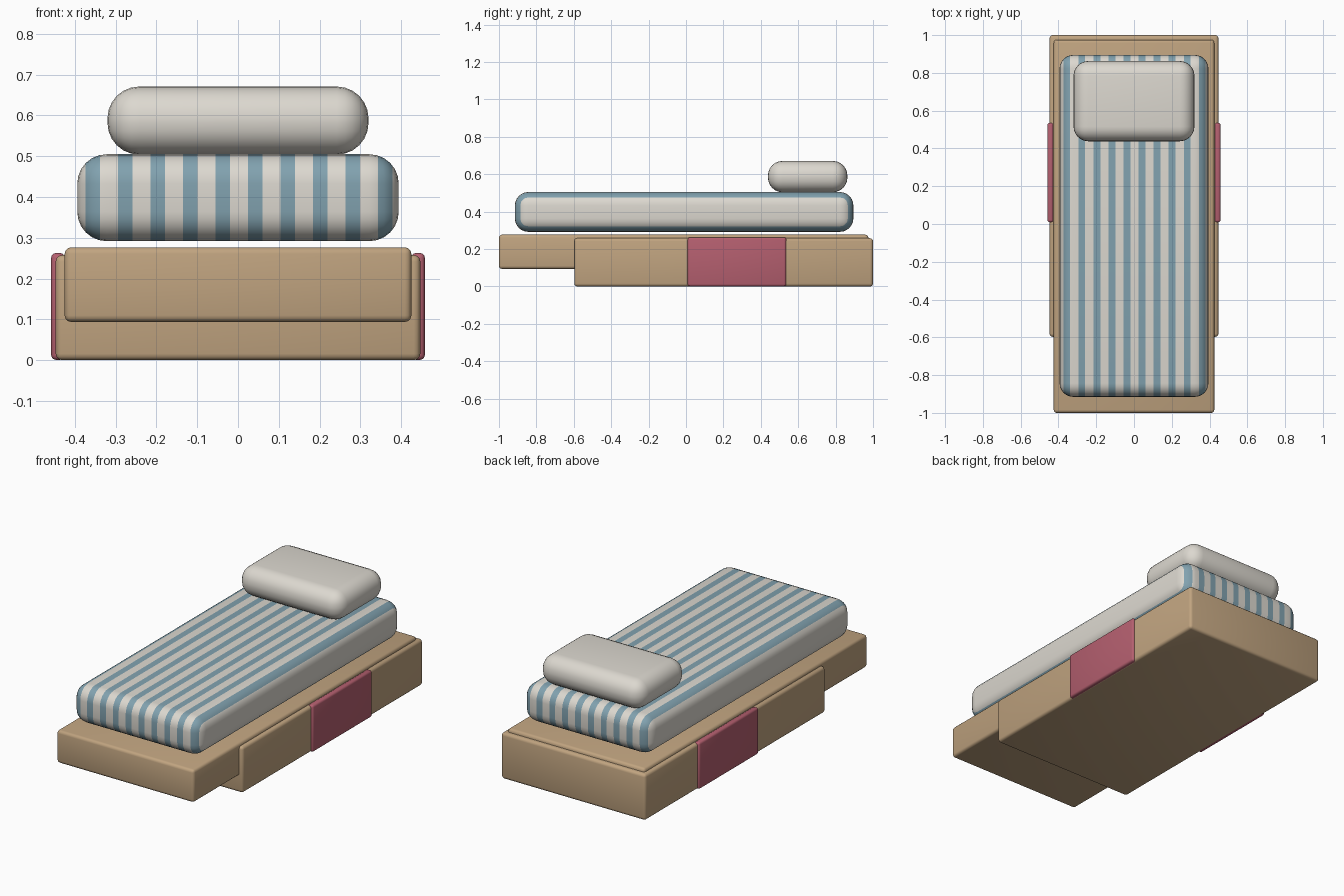
import bpy, bmesh
from mathutils import Vector

if "Cube" in bpy.data.objects:
    bpy.data.objects.remove(bpy.data.objects["Cube"])


def material(name, rgb):
    m = bpy.data.materials.new(name)
    m.diffuse_color = (*rgb, 1)
    m.use_nodes = True
    m.node_tree.nodes["Principled BSDF"].inputs["Base Color"].default_value = m.diffuse_color
    return m


TAN = material("tan wood", (0.53, 0.37, 0.215))
RED = material("rose red", (0.46, 0.115, 0.16))
BLUE = material("dusty blue", (0.22, 0.36, 0.43))
WHITE = material("warm white", (0.72, 0.69, 0.63))


def rounded_box(name, lo, hi, radius, segments, mats, stripes=None):
    """Box between two corners with rounded edges; optional stripe bands cut across x."""
    lo, hi = Vector(lo), Vector(hi)
    bm = bmesh.new()
    bmesh.ops.create_cube(bm, size=1)
    for v in bm.verts:
        v.co = Vector(c * s for c, s in zip(v.co, hi - lo)) + (lo + hi) / 2
    bmesh.ops.bevel(bm, geom=bm.edges[:], offset=radius, segments=segments,
                    profile=0.5, affect='EDGES')
    if stripes:
        for a, b in stripes:
            for x in (a, b):
                bmesh.ops.bisect_plane(bm, geom=bm.verts[:] + bm.edges[:] + bm.faces[:],
                                       plane_co=(x, 0, 0), plane_no=(1, 0, 0), dist=1e-5)
        for f in bm.faces:
            x = f.calc_center_median().x
            f.material_index = int(any(a < x < b for a, b in stripes))
    bmesh.ops.recalc_face_normals(bm, faces=bm.faces[:])
    mesh = bpy.data.meshes.new(name)
    bm.to_mesh(mesh)
    bm.free()
    for m in mats:
        mesh.materials.append(m)
    mesh.shade_smooth()
    obj = bpy.data.objects.new(name, mesh)
    bpy.context.collection.objects.link(obj)
    return obj


# Wooden base: a lower block and the longer platform resting in it
rounded_box("lower_base", (-0.447, -0.597, 0), (0.447, 1.0, 0.258), 0.016, 3, [TAN])
rounded_box("platform", (-0.425, -1.0, 0.094), (0.425, 0.975, 0.277), 0.016, 3, [TAN])

# Coloured panels on both sides
for side, s in (("left", -1), ("right", 1)):
    x0, x1 = sorted((s * 0.425, s * 0.458))
    rounded_box(side + "_side_panel", (x0, 0.009, 0.001), (x1, 0.536, 0.263), 0.012, 3, [RED])

# Striped mattress, floating just above the platform
bands = [(-0.374 + i * 0.0797, -0.338 + i * 0.0797) for i in range(10)]
rounded_box("mattress", (-0.394, -0.915, 0.292), (0.394, 0.895, 0.505), 0.072, 6,
            [WHITE, BLUE], bands)

# Pillow
rounded_box("pillow", (-0.32, 0.438, 0.504), (0.32, 0.863, 0.671), 0.078, 6, [WHITE])
